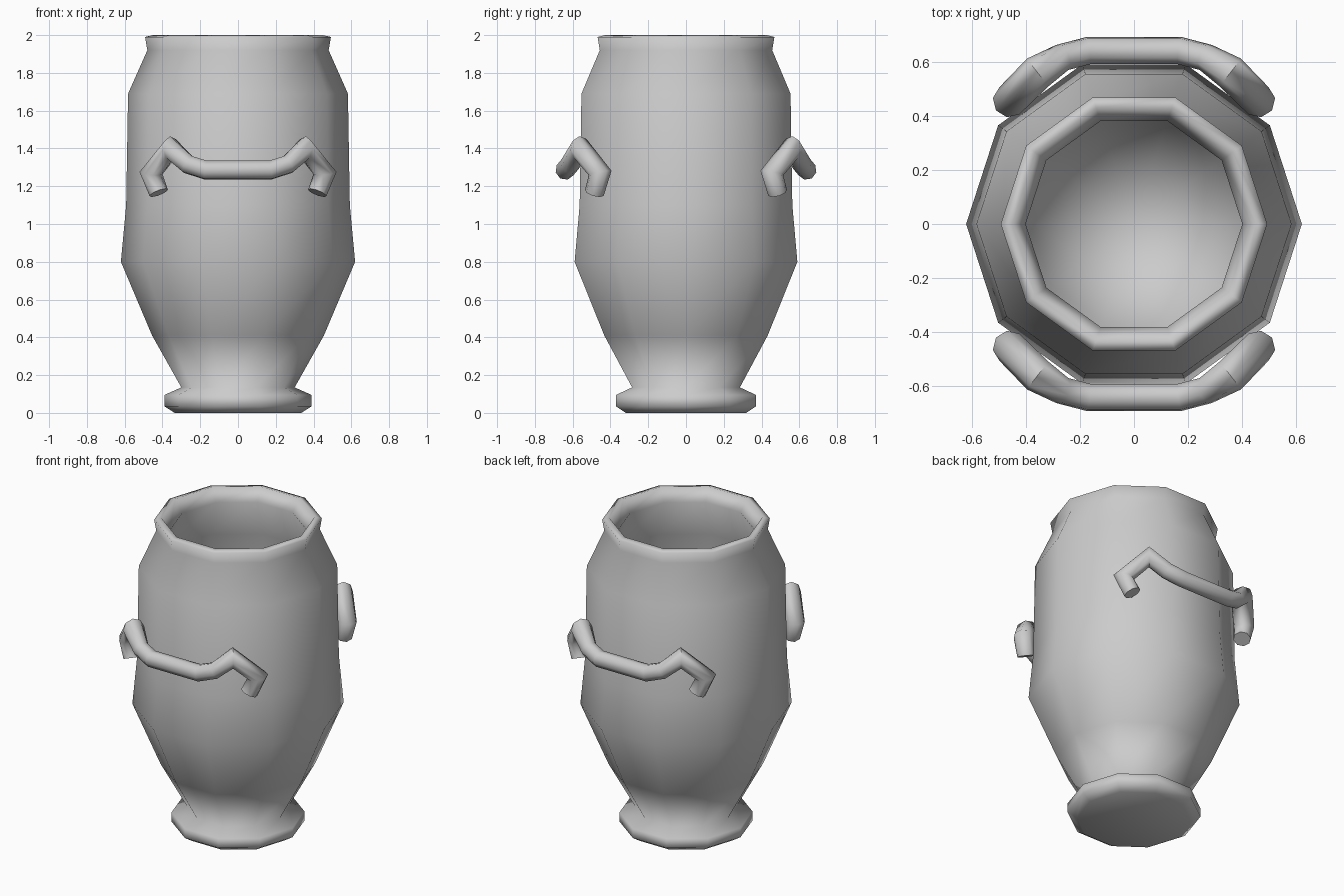
import bpy, bmesh, math
from mathutils import Vector

cube = bpy.data.objects.get("Cube")
if cube:
    bpy.data.objects.remove(cube, do_unlink=True)

clay = bpy.data.materials.new("grey_clay")
clay.use_nodes = True
clay.diffuse_color = (0.6, 0.6, 0.6, 1)
clay.node_tree.nodes["Principled BSDF"].inputs["Base Color"].default_value = (0.6, 0.6, 0.6, 1)

SIDES = 10


def lathe(name, profile):
    """Spin a (radius, height) profile around z."""
    bm = bmesh.new()
    verts = [bm.verts.new((r, 0, z)) for r, z in profile]
    edges = [bm.edges.new(pair) for pair in zip(verts, verts[1:])]
    bmesh.ops.spin(bm, geom=verts + edges, cent=(0, 0, 0), axis=(0, 0, 1),
                   angle=math.tau, steps=SIDES)
    bmesh.ops.remove_doubles(bm, verts=bm.verts, dist=0.001)
    bmesh.ops.recalc_face_normals(bm, faces=bm.faces)
    for face in bm.faces:
        face.smooth = True
    mesh = bpy.data.meshes.new(name)
    bm.to_mesh(mesh)
    bm.free()
    mesh.materials.append(clay)
    obj = bpy.data.objects.new(name, mesh)
    bpy.context.collection.objects.link(obj)
    return obj


def handle(name, side):
    """Bent tube on the front (side = -1) or back (side = 1)."""
    # x, outward y, z, thickness: bar, rise, peak, knee, hooked end
    half = [(0.17, 0.64, 1.285, 1.0), (0.265, 0.615, 1.315, 1.0),
            (0.355, 0.56, 1.40, 1.25), (0.46, 0.455, 1.27, 1.2),
            (0.42, 0.485, 1.165, 1.0)]
    path = [(-x, y, z, t) for x, y, z, t in reversed(half)] + half
    curve = bpy.data.curves.new(name, "CURVE")
    curve.dimensions = "3D"
    curve.bevel_depth = 0.052
    curve.bevel_resolution = 2
    curve.use_fill_caps = True
    spline = curve.splines.new("POLY")
    spline.points.add(len(path) - 1)
    for point, (x, y, z, t) in zip(spline.points, path):
        point.co = (x, side * y, z, 1)
        point.radius = t
    curve.materials.append(clay)
    obj = bpy.data.objects.new(name, curve)
    bpy.context.collection.objects.link(obj)
    bpy.ops.object.select_all(action="DESELECT")
    obj.select_set(True)
    bpy.context.view_layer.objects.active = obj
    bpy.ops.object.convert(target="MESH")
    bpy.ops.object.shade_smooth_by_angle(angle=math.radians(70))
    return obj


# Foot, body, rim and hollow inside in one continuous wall
outside = [(0, 0), (0.335, 0.0), (0.39, 0.035), (0.39, 0.095), (0.30, 0.135),
           (0.455, 0.41), (0.62, 0.80), (0.592, 1.10), (0.582, 1.69),
           (0.48, 1.92), (0.492, 1.99)]
inside = [(0.45, 2.0), (0.40, 1.92), (0.50, 1.67), (0.53, 1.10),
          (0.54, 0.80), (0.38, 0.41), (0.22, 0.20), (0, 0.16)]
lathe("jar_body", outside + inside)

# Matching handles
handle("front_handle", -1)
handle("back_handle", 1)
